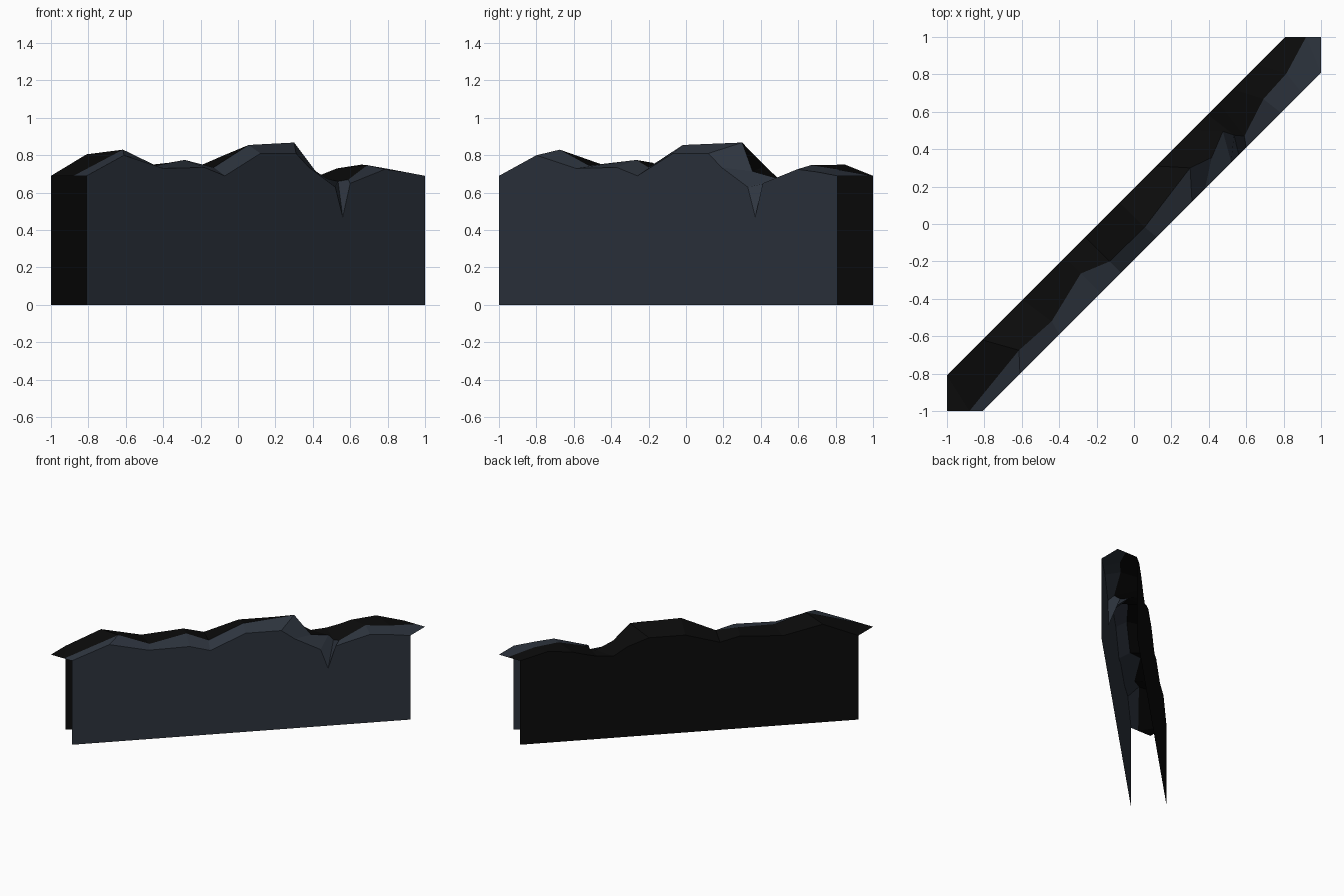
import bpy, bmesh

if "Cube" in bpy.data.objects:
    bpy.data.objects.remove(bpy.data.objects["Cube"])

def material(name, rgb):
    m = bpy.data.materials.new(name)
    m.diffuse_color = (*rgb, 1)
    m.use_nodes = True
    m.node_tree.nodes["Principled BSDF"].inputs["Base Color"].default_value = m.diffuse_color
    return m

slate = material("slate blue", (0.027, 0.035, 0.049))
black = material("soot black", (0.0033, 0.0033, 0.0033))

HALF = 0.095  # half offset of each wall from the diagonal

def point(s, o, z):
    # s runs along the diagonal, o goes across it towards the front
    return (s + o, s - o, z)

# Rock crest lines: front edge (s, z), ridge (s, o, z), back edge (s, z)
front = [(-.905, .69), (-.705, .80), (-.495, .73), (-.275, .735), (-.165, .69),
         (.025, .81), (.215, .81), (.285, .735), (.425, .63), (.465, .47),
         (.505, .65), (.69, .725), (.80, .71), (.905, .69)]
ridge = [(-.94, .06, .69), (-.645, .03, .83), (-.48, .04, .745), (-.275, -.01, .775),
         (-.165, .035, .735), (.02, .037, .855), (.30, 0, .868), (.385, .03, .715),
         (.485, -.01, .675), (.505, .03, .66), (.53, .06, .67), (.68, .012, .747),
         (.81, .005, .725), (.96, -.04, .69)]
back = [(-.905, .69), (-.715, .805), (-.50, .735), (-.275, .76), (-.165, .72),
        (.02, .80), (.215, .80), (.33, .74), (.405, .67), (.49, .68),
        (.55, .70), (.625, .73), (.755, .75), (.905, .69)]

F = [point(s, HALF, z) for s, z in front]
M = [point(*p) for p in ridge]
B = [point(s, -HALF, z) for s, z in back]

def ground(row):
    return [(x, y, 0) for x, y, z in row]

def sheet(name, rows, mat, tip=None):
    # Strips of quads between neighbouring rows, plus an optional end triangle
    bm = bmesh.new()
    grid = [[bm.verts.new(p) for p in row] for row in rows]
    for a, b in zip(grid, grid[1:]):
        for i in range(len(a) - 1):
            bm.faces.new((a[i], a[i + 1], b[i + 1], b[i]))
    if tip:
        t = bm.verts.new(tip[0])
        i = tip[1]
        a, b = grid[0][i], grid[1][i]
        bm.faces.new((a, b, t) if i == 0 else (a, t, b))
    bmesh.ops.triangulate(bm, faces=[f for f in bm.faces if abs(f.normal.z) > .01])
    me = bpy.data.meshes.new(name)
    bm.to_mesh(me)
    bm.free()
    me.materials.append(mat)
    bpy.context.collection.objects.link(bpy.data.objects.new(name, me))

# Open-ended walls and the jagged crest between them
sheet("front_wall", [ground(F), F], slate)
sheet("front_crest", [F, M], slate, ((1, 1, .69), -1))
sheet("back_crest", [M, B], black, ((-1, -1, .69), 0))
sheet("back_wall", [B, ground(B)], black)
